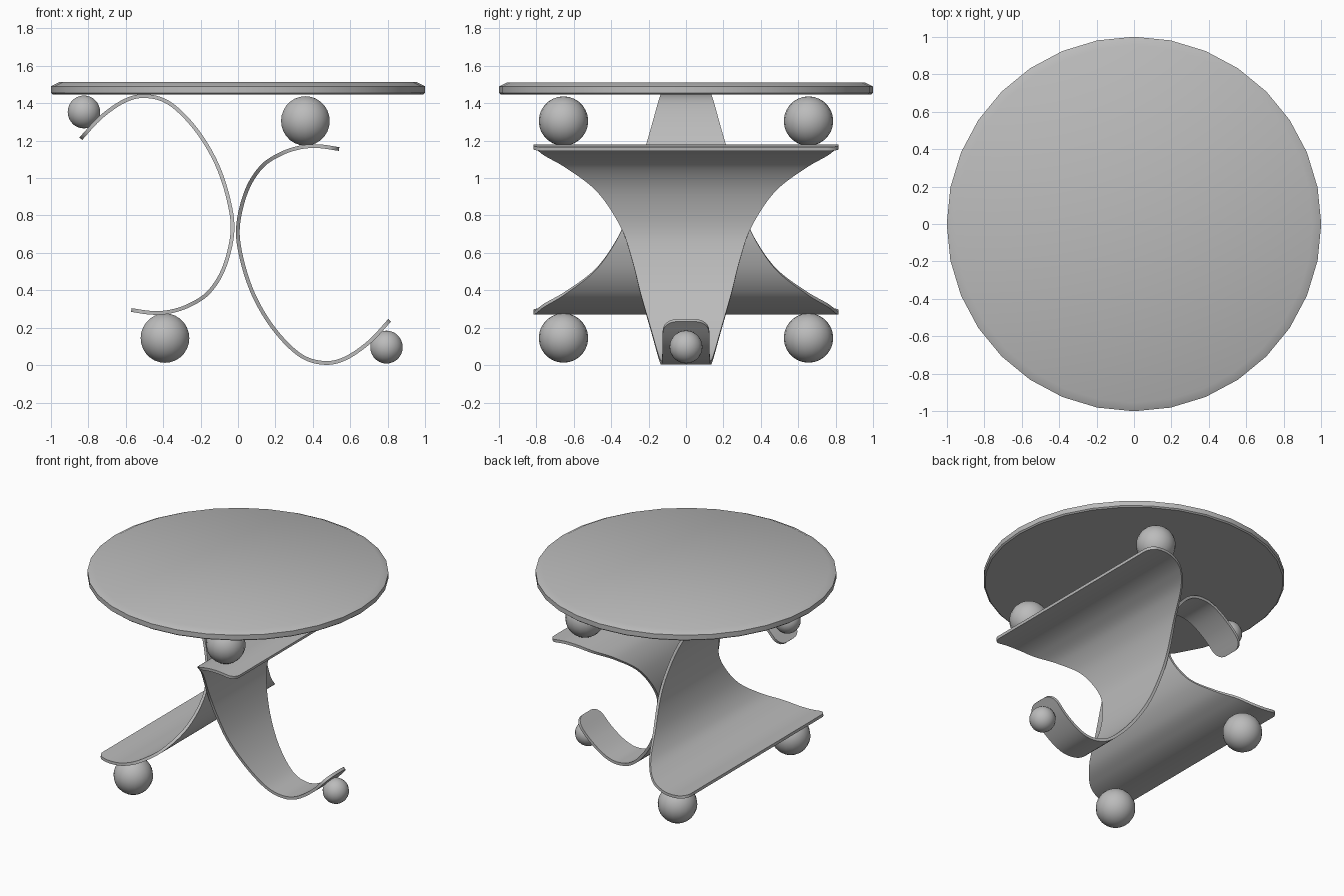
import bpy, bmesh, math
from mathutils import Vector

cube = bpy.data.objects.get("Cube")
if cube:
    bpy.data.objects.remove(cube, do_unlink=True)

grey = bpy.data.materials.new("plain grey")
grey.use_nodes = True
grey.diffuse_color = (0.5, 0.5, 0.5, 1)
grey.node_tree.nodes["Principled BSDF"].inputs["Base Color"].default_value = (0.5, 0.5, 0.5, 1)


def finish(bm, name, thickness=0):
    """Turn a bmesh into a smooth-shaded grey object, optionally thickened."""
    bmesh.ops.recalc_face_normals(bm, faces=bm.faces)
    mesh = bpy.data.meshes.new(name)
    bm.to_mesh(mesh)
    bm.free()
    mesh.materials.append(grey)
    obj = bpy.data.objects.new(name, mesh)
    bpy.context.collection.objects.link(obj)
    bpy.ops.object.select_all(action="DESELECT")
    obj.select_set(True)
    bpy.context.view_layer.objects.active = obj
    if thickness:
        mod = obj.modifiers.new("thickness", "SOLIDIFY")
        mod.thickness = thickness
        mod.offset = 0
        mod.use_even_offset = True
        bpy.ops.object.modifier_apply(modifier=mod.name)
    bpy.ops.object.shade_smooth_by_angle(angle=math.radians(30))
    return obj


# Round top with a chamfered upper rim
bm = bmesh.new()
rings = []
for radius, z in ((0.99, 1.447), (1, 1.455), (1, 1.49), (0.955, 1.512)):
    ring = bmesh.ops.create_circle(bm, segments=32, radius=radius)["verts"]
    bmesh.ops.translate(bm, verts=ring, vec=(0, 0, z))
    rings.append(ring)
for low, high in zip(rings, rings[1:]):
    for i in range(32):
        j = (i + 1) % 32
        bm.faces.new((low[i], low[j], high[j], high[i]))
bm.faces.new(rings[0])
bm.faces.new(rings[-1])
finish(bm, "table_top")


# Curved support sheet: x, z and half width from the wide end to the narrow tip
PATH = [Vector(p) for p in (
    (0.54, 1.155, 0.815), (0.43, 1.17, 0.815), (0.33, 1.163, 0.80), (0.227, 1.128, 0.755),
    (0.126, 1.06, 0.64), (0.045, 0.93, 0.475), (0, 0.74, 0.35), (0.02, 0.567, 0.29),
    (0.086, 0.37, 0.24), (0.195, 0.19, 0.188), (0.33, 0.055, 0.15), (0.455, 0.013, 0.134),
    (0.57, 0.035, 0.128), (0.70, 0.123, 0.125), (0.81, 0.24, 0.125))]


def spline(points, steps=8):
    """Smooth curve through the points, sampled finely at both ends."""
    pts = [2 * points[0] - points[1], *points, 2 * points[-1] - points[-2]]
    out = []
    for k in range(len(points) - 1):
        a, b, c, d = pts[k:k + 4]
        for s in range(steps):
            t = s / steps
            if k == 0:
                t = t * t
            elif k == len(points) - 2:
                t = 1 - (1 - t) ** 2
            out.append(b + (c - a) * t / 2 + (2 * a - 5 * b + 4 * c - d) * t ** 2 / 2
                       + (3 * b - a - 3 * c + d) * t ** 3 / 2)
    return out + [points[-1]]


def corner(distance, radius):
    """How far a rounded corner draws the edge in at a distance from the end."""
    gap = max(radius - distance, 0)
    return radius - math.sqrt(radius ** 2 - gap ** 2)


def turn(x, z):
    """Half turn about the line where the two sheets touch."""
    return -0.03 - x, 1.45 - z


def sheet(name, turned):
    curve = spline(PATH)
    bm = bmesh.new()
    previous = None
    for p in curve:
        x, z, half = p
        half -= corner((p.xy - curve[0].xy).length, 0.06)
        half -= corner((p.xy - curve[-1].xy).length, 0.08)
        if turned:
            x, z = turn(x, z)
        row = [bm.verts.new((x, side * half, z)) for side in (-1, 1)]
        if previous:
            bm.faces.new((previous[0], previous[1], row[1], row[0]))
        previous = row
    finish(bm, name, 0.02)


sheet("left_support_sheet", False)
sheet("right_support_sheet", True)


# Balls that carry the top and stand on the floor
def ball(name, x, y, z, radius):
    bm = bmesh.new()
    bmesh.ops.create_uvsphere(bm, u_segments=18, v_segments=14, radius=radius)
    obj = finish(bm, name)
    obj.location = (x, y, z)


for name, turned in (("upper", False), ("lower", True)):
    x, z = (0.36, 1.305)
    if turned:
        x, z = turn(x, z)
    for side, y in (("front", -0.655), ("back", 0.655)):
        ball(f"{name}_{side}_ball", x, y, z, 0.132)
    x, z = (0.793, 0.097)
    if not turned:
        x, z = turn(x, z)
    ball(f"{name}_tip_ball", x, 0, z, 0.088)
